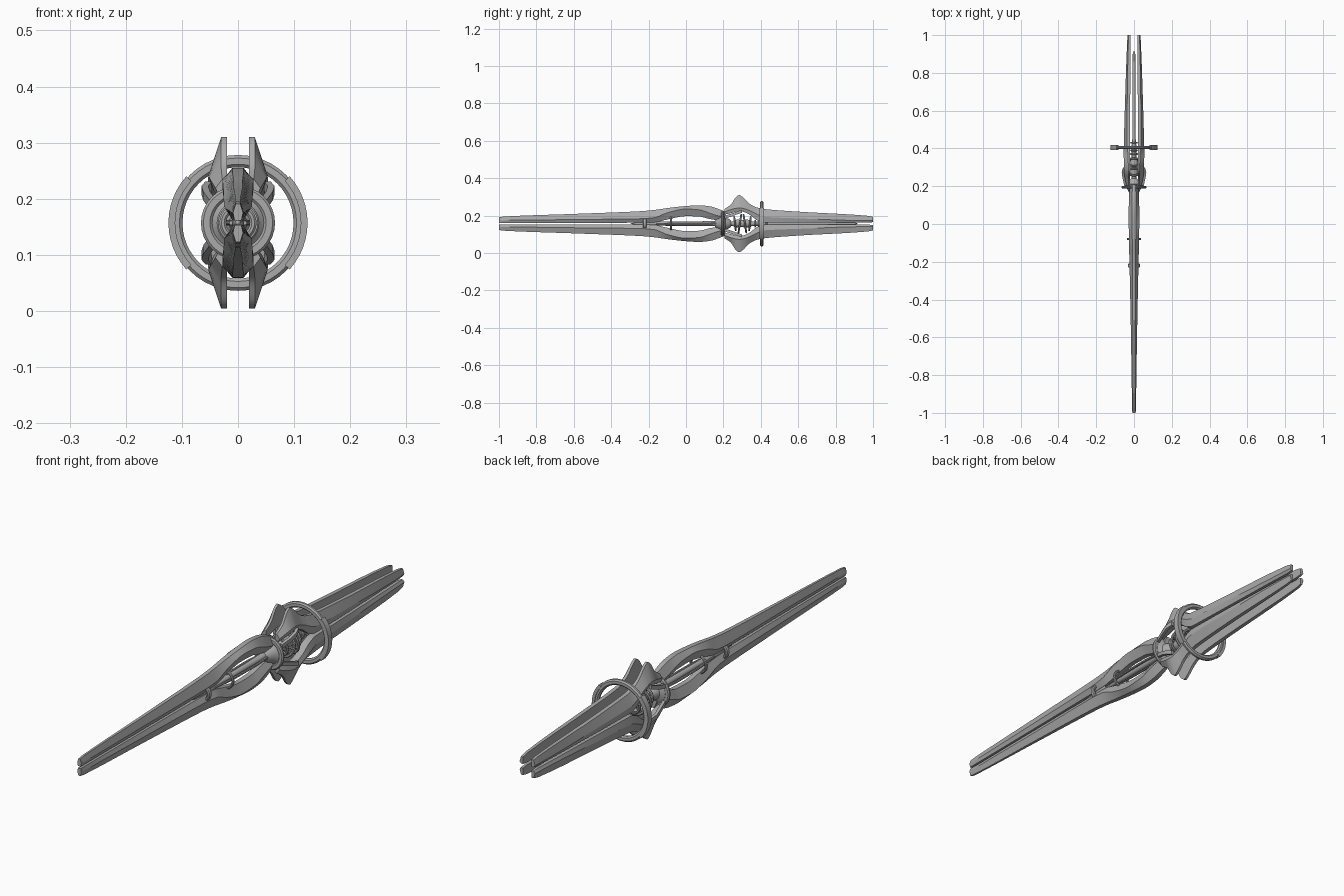
import bpy, bmesh, math
from mathutils import Matrix, Vector

if "Cube" in bpy.data.objects:
    bpy.data.objects.remove(bpy.data.objects["Cube"])

ZC = 0.157  # height of the long axis
steel = bpy.data.materials.new("steel_grey")
steel.diffuse_color = (0.4, 0.4, 0.4, 1)
steel.use_nodes = True
steel.node_tree.nodes["Principled BSDF"].inputs["Base Color"].default_value = steel.diffuse_color


def finish(name, bm, angle=30):
    bmesh.ops.recalc_face_normals(bm, faces=bm.faces)
    me = bpy.data.meshes.new(name)
    bm.to_mesh(me)
    bm.free()
    ob = bpy.data.objects.new(name, me)
    bpy.context.collection.objects.link(ob)
    me.materials.append(steel)
    bpy.ops.object.select_all(action='DESELECT')
    ob.select_set(True)
    bpy.context.view_layer.objects.active = ob
    bpy.ops.object.shade_smooth_by_angle(angle=math.radians(angle))
    return ob


def resample(stations, n=5):
    """Smoothly subdivide a list of stations, without overshooting."""
    def slope(i, k):
        if i == 0 or i == len(stations) - 1:
            return 0 if k else 1
        a, b, c = stations[i - 1:i + 2]
        d0 = (b[k] - a[k]) / (b[0] - a[0])
        d1 = (c[k] - b[k]) / (c[0] - b[0])
        return 0 if d0 * d1 <= 0 else 2 * d0 * d1 / (d0 + d1)
    out = []
    for i in range(len(stations) - 1):
        a, b = stations[i], stations[i + 1]
        h = b[0] - a[0]
        for j in range(n):
            t = j / n
            row = [a[0] + t * h]
            for k in range(1, len(a)):
                m0, m1 = slope(i, k), slope(i + 1, k)
                if i == 0:
                    m0 = (b[k] - a[k]) / h
                if i == len(stations) - 2:
                    m1 = (b[k] - a[k]) / h
                row.append((2*t**3 - 3*t*t + 1) * a[k] + (t**3 - 2*t*t + t) * h * m0
                           + (3*t*t - 2*t**3) * b[k] + (t**3 - t*t) * h * m1)
            out.append(row)
    out.append(list(stations[-1]))
    return out


def loft(name, sections, flip_x=1, flip_z=1):
    bm = bmesh.new()
    rows = [[bm.verts.new((x * flip_x, y, ZC + z * flip_z)) for x, z in pts] for y, pts in sections]
    n = len(rows[0])
    for a, b in zip(rows, rows[1:]):
        for i in range(n):
            bm.faces.new((a[i], a[(i + 1) % n], b[(i + 1) % n], b[i]))
    bm.faces.new(rows[0])
    bm.faces.new(rows[-1])
    return finish(name, bm)


def revolve(name, profile, segs=32, closed=False, centre=(0, 0, 0), tilt=None):
    """Turn (radius, y) points round the long axis."""
    bm = bmesh.new()
    rows = []
    for s in range(segs):
        a = 2 * math.pi * s / segs
        rows.append([bm.verts.new((r * math.cos(a), y, r * math.sin(a))) for r, y in profile])
    n = len(profile)
    for s in range(segs):
        a, b = rows[s], rows[(s + 1) % segs]
        for i in range(n if closed else n - 1):
            j = (i + 1) % n
            bm.faces.new((a[i], a[j], b[j], b[i]))
    bmesh.ops.remove_doubles(bm, verts=bm.verts, dist=1e-5)
    m = Matrix.Translation(Vector(centre) + Vector((0, 0, ZC)))
    if tilt:
        m = m @ Matrix.Rotation(tilt[0], 4, tilt[1])
    bmesh.ops.transform(bm, matrix=m, verts=bm.verts)
    return finish(name, bm)


def ring(name, y, r_in, r_out, thick, tilt=None, segs=32, bev=0.3):
    t, c = thick / 2, min(thick, r_out - r_in) * bev
    prof = [(r_in + c, y - t), (r_out - c, y - t), (r_out, y - t + c), (r_out, y + t - c),
            (r_out - c, y + t), (r_in + c, y + t), (r_in, y + t - c), (r_in, y - t + c)]
    prof = [(r, v - y) for r, v in prof]
    return revolve(name, prof, segs, True, (0, y, 0), tilt)


# Long front blade: y, outer edge, widest line, inner edge, edge half width, widest half width, inner half width
front = resample([
    (-1.0, .034, .018, .004, .004, .009, .006),
    (-.97, .038, .018, .004, .004, .010, .006),
    (-.60, .052, .022, .004, .006, .016, .008),
    (-.25, .066, .026, .005, .008, .023, .010),
    (-.17, .073, .032, .007, .008, .025, .010),
    (-.10, .083, .058, .022, .009, .026, .010),
    (0.0, .094, .078, .040, .010, .028, .010),
    (.07, .098, .074, .038, .010, .028, .010),
    (.13, .092, .055, .024, .010, .027, .010),
    (.18, .076, .040, .018, .009, .024, .010),
    (.21, .064, .036, .020, .006, .018, .008)])
for side, fz in (("upper", 1), ("lower", -1)):
    loft(f"front_blade_{side}",
         [(y, [(-e, o), (e, o), (w, m), (n, i), (-n, i), (-w, m)]) for y, o, m, i, e, w, n in front], 1, fz)

# Four rear blades with raised fins: y, outer edge, widest line, inner edge, inner x, edge x, widest x
rear = resample([
    (.205, .078, .062, .048, .020, .028, .040),
    (.24, .102, .075, .056, .020, .030, .048),
    (.268, .143, .082, .064, .020, .030, .052),
    (.285, .153, .084, .066, .020, .030, .053),
    (.302, .143, .082, .064, .020, .030, .053),
    (.34, .106, .070, .048, .020, .031, .054),
    (.38, .086, .050, .018, .020, .033, .055),
    (.42, .078, .036, .006, .020, .036, .054),
    (.60, .064, .028, .005, .020, .036, .049),
    (.97, .042, .016, .005, .019, .030, .036),
    (1.0, .036, .016, .008, .019, .028, .034)])
for sx, fx in (("right", 1), ("left", -1)):
    for side, fz in (("upper", 1), ("lower", -1)):
        loft(f"rear_blade_{side}_{sx}",
             [(y, [(x0, o), (e, o), (w, m), (w - .006, i), (x0, i)]) for y, o, m, i, x0, e, w in rear], fx, fz)

# Shafts along the axis
revolve("front_shaft", [(0, -.30), (.005, -.28), (.011, -.2), (.012, .05), (.014, .16), (.022, .2), (0, .2)], 16)
revolve("rear_shaft", [(0, .2), (.012, .2), (.012, .42), (.008, .46), (.007, .90), (0, .92)], 16)
for fx in (1, -1):
    pts = resample([(-.16, .012, .004), (-.05, .020, .005), (.08, .022, .005), (.18, .014, .005)])
    loft("side_rod", [(y, [(x + r * math.cos(a * math.pi / 4), r * math.sin(a * math.pi / 4))
                           for a in range(8)]) for y, x, r in pts], fx)

# Binding rings and flared collar
ring("binding_ring_front", -.22, .021, .033, .020)
ring("binding_ring_middle", -.08, .029, .038, .012)
ring("collar_ring", .195, .046, .066, .014)
revolve("collar_cup", [(.016, .155), (.026, .165), (.036, .185), (.050, .195), (.050, .203),
                       (.032, .212), (.024, .232), (.016, .24)], 32, True)

# Core of nested, tilted rings
revolve("core_hub", [(0, .25), (.016, .255), (.022, .275), (.018, .30), (.022, .325), (.016, .35), (0, .355)], 24)
for y, r, ang in ((.262, .040, .12), (.288, .052, -.15), (.315, .052, .15), (.342, .040, -.12)):
    ring("core_ring", y, r - .011, r, .010, (ang, 'X'))
for y in (.37, .39, .43):
    ring("shaft_band", y, .008, .020, .010, None, 24)

# Side clips holding the rear blades
for fx in (1, -1):
    for fz in (1, -1):
        loft("side_clip", [(y, [(x - .012, z - .008), (x, z - .008), (x, z + .008), (x - .012, z + .008)])
                           for y, x, z in ((.205, .052, .034), (.25, .062, .048), (.275, .065, .058),
                                           (.30, .058, .066))], fx, fz)

# Large halo ring, with plates along its sides
ring("halo_ring", .405, .099, .121, .018, None, 48)
for fx in (1, -1):
    arc = [math.radians(-42 + 7 * k) for k in range(13)]
    bm = bmesh.new()
    rows = [[bm.verts.new((fx * r * math.cos(a), y, ZC + r * math.sin(a)))
             for r, y in ((.112, .393), (.124, .393), (.124, .417), (.112, .417))] for a in arc]
    for a, b in zip(rows, rows[1:]):
        for i in range(4):
            bm.faces.new((a[i], a[(i + 1) % 4], b[(i + 1) % 4], b[i]))
    bm.faces.new(rows[0])
    bm.faces.new(rows[-1])
    finish("halo_side_plate", bm)
